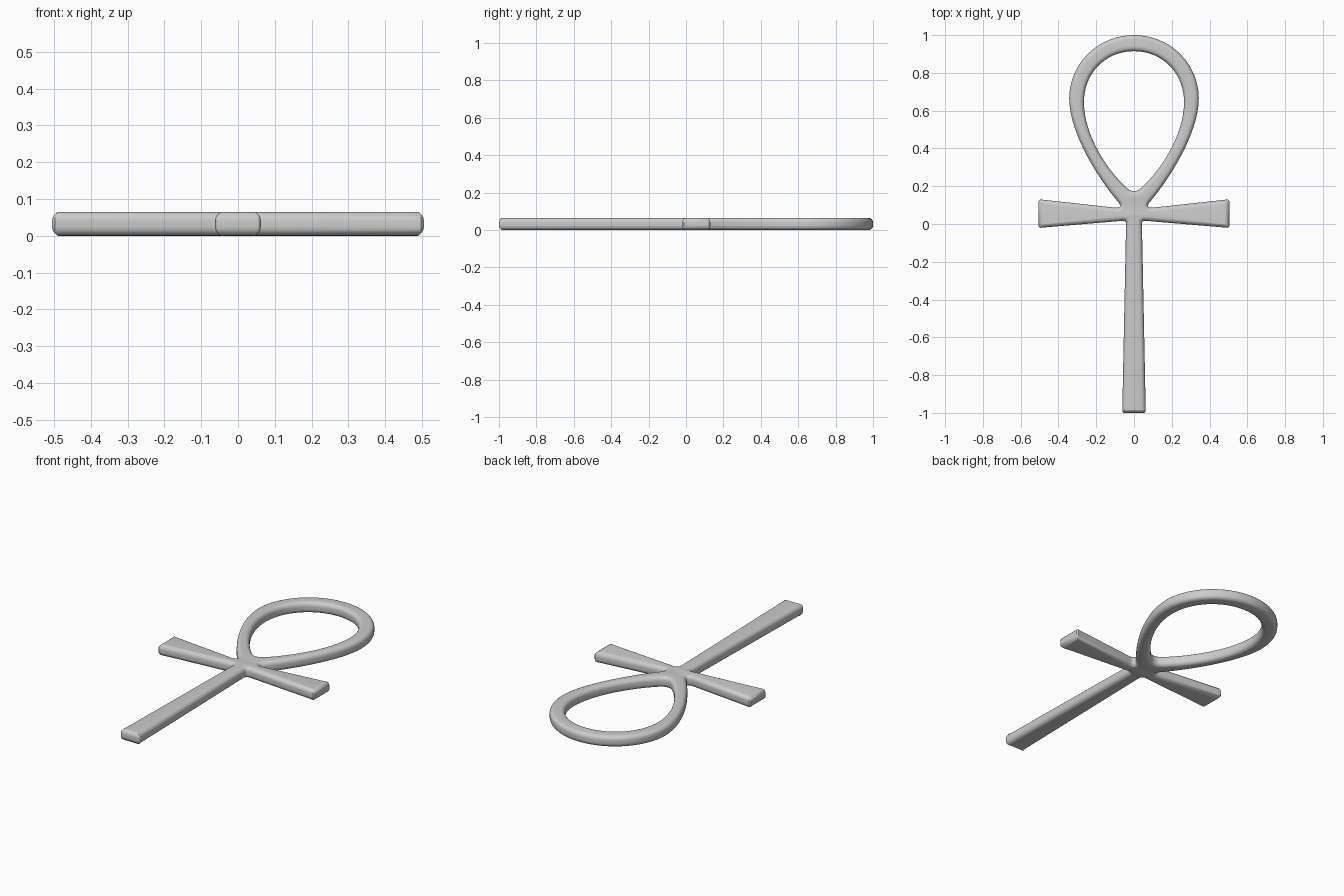
import bpy, bmesh, math
from mathutils import Vector

if "Cube" in bpy.data.objects:
    bpy.data.objects.remove(bpy.data.objects["Cube"])

HEIGHT, BEVEL = 0.065, 0.024

# Right half outlines from top to bottom: (point, handle before, handle after); None = straight
OUTER = [
    ((0, 1), (-0.19, 1), (0.19, 1)),
    ((0.343, 0.665), (0.343, 0.85), (0.343, 0.48)),
    ((0.085, 0.118), (0.185, 0.235), (0.065, 0.095)),
    ((0.105, 0.087), (0.075, 0.083), None),
    ((0.497, 0.13), None, None),
    ((0.505, 0.122), None, None),
    ((0.505, -0.012), None, None),
    ((0.497, -0.02), None, None),
    ((0.06, 0.017), None, (0.045, 0.018)),
    ((0.042, 0.0), (0.042, 0.012), None),
    ((0.062, -0.985), None, (0.062, -0.995)),
    ((0.052, -1), (0.058, -1), None),
]
INNER = [
    ((0, 0.915), (-0.15, 0.915), (0.15, 0.915)),
    ((0.265, 0.645), (0.265, 0.80), (0.265, 0.47)),
    ((0.045, 0.197), (0.14, 0.285), (0.025, 0.179)),
    ((0, 0.175), (0.018, 0.175), (-0.018, 0.175)),
]


def mirrored(half):
    """Close a right half outline with its mirror image."""
    flip = lambda p: None if p is None else (-p[0], p[1])
    left = [(flip(p), flip(b), flip(a)) for p, a, b in reversed(half) if p[0] > 0]
    return half + left


def add_spline(curve, knots, resolution):
    spline = curve.splines.new('BEZIER')
    spline.bezier_points.add(len(knots) - 1)
    spline.use_cyclic_u = True
    spline.resolution_u = resolution
    for bp, (p, before, after) in zip(spline.bezier_points, knots):
        bp.co = (*p, 0)
        bp.handle_left_type = 'FREE' if before else 'VECTOR'
        bp.handle_right_type = 'FREE' if after else 'VECTOR'
        if before:
            bp.handle_left = (*before, 0)
        if after:
            bp.handle_right = (*after, 0)


# Flat body: loop, arms and post in one rounded-edge outline
curve = bpy.data.curves.new("looped_cross", 'CURVE')
curve.dimensions = '2D'
curve.fill_mode = 'BOTH'
curve.extrude = HEIGHT / 2 - BEVEL
curve.bevel_depth = BEVEL
curve.bevel_resolution = 4
curve.offset = -BEVEL
add_spline(curve, mirrored(OUTER), 16)
add_spline(curve, mirrored(INNER), 16)

body = bpy.data.objects.new("looped_cross", curve)
bpy.context.collection.objects.link(body)
body.location.z = HEIGHT / 2
bpy.context.view_layer.objects.active = body
body.select_set(True)
bpy.ops.object.convert(target='MESH')
body = bpy.context.object

# Weld the caps to the sides and smooth the rounded edges
bm = bmesh.new()
bm.from_mesh(body.data)
bmesh.ops.remove_doubles(bm, verts=bm.verts, dist=0.0002)
bmesh.ops.recalc_face_normals(bm, faces=bm.faces)
bm.to_mesh(body.data)
bm.free()
bpy.ops.object.shade_smooth_by_angle(angle=math.radians(40))
